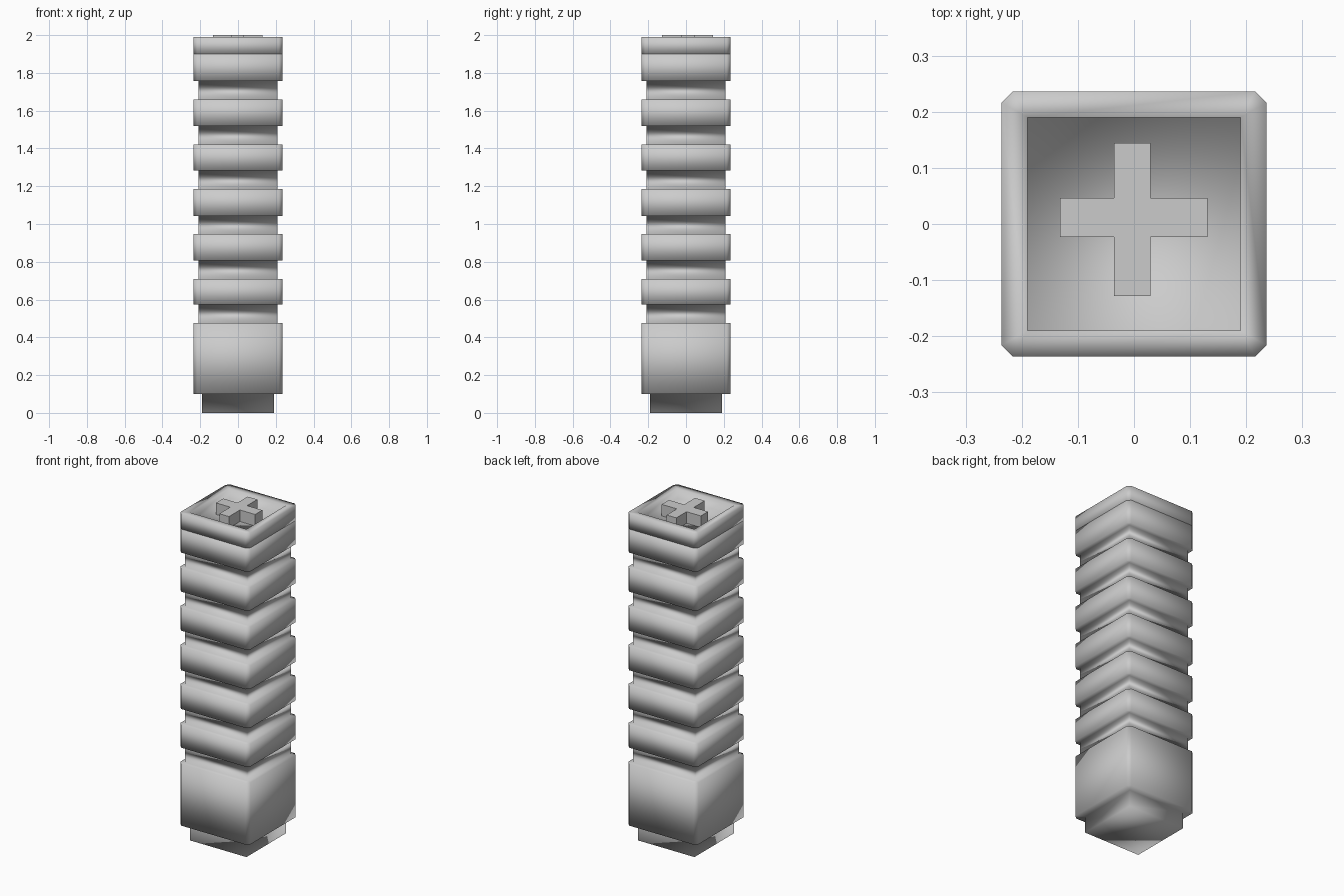
import bpy, bmesh

if "Cube" in bpy.data.objects:
    bpy.data.objects.remove(bpy.data.objects["Cube"], do_unlink=True)

grey = bpy.data.materials.new("plain grey")
grey.use_nodes = True
COLOUR = (0.6, 0.6, 0.6, 1)
grey.diffuse_color = COLOUR
grey.node_tree.nodes["Principled BSDF"].inputs["Base Color"].default_value = COLOUR

WIDE, NECK, FOOT, CHAMFER = 0.236, 0.21, 0.19, 0.02


def section(half, chamfer):
    """Square outline with cut corners, counter-clockwise."""
    h, c = half, half - chamfer
    return [(c, -h), (h, -c), (h, c), (c, h), (-c, h), (-h, c), (-h, -c), (-c, -h)]


def finish(name, bm, smooth):
    bmesh.ops.remove_doubles(bm, verts=bm.verts, dist=0.0005)
    bmesh.ops.recalc_face_normals(bm, faces=bm.faces)
    for f in bm.faces:
        f.smooth = smooth
    mesh = bpy.data.meshes.new(name)
    bm.to_mesh(mesh)
    bm.free()
    mesh.materials.append(grey)
    obj = bpy.data.objects.new(name, mesh)
    bpy.context.collection.objects.link(obj)
    return obj


def loft(name, stations):
    """Skin a stack of (half width, corner cut, height) outlines."""
    bm = bmesh.new()
    loops = [[bm.verts.new((x, y, z)) for x, y in section(half, cut)]
             for half, cut, z in stations]
    for low, high in zip(loops, loops[1:]):
        for i in range(8):
            j = (i + 1) % 8
            bm.faces.new((low[i], low[j], high[j], high[i]))
    bm.faces.new(loops[0][::-1])
    bm.faces.new(loops[-1])
    return finish(name, bm, True)


# Foot, solid base and the stack of ribs with square necks between them
stations = [(FOOT, 0, 0), (FOOT, 0, 0.1)]
ribs = [(0.1, 0.475), (0.573, 0.71), (0.808, 0.947), (1.043, 1.185),
        (1.283, 1.42), (1.52, 1.66), (1.757, 1.9)]
for n, (bottom, top) in enumerate(ribs):
    if n:
        stations += [(NECK, 0, ribs[n - 1][1]), (NECK, 0, bottom)]
    stations += [(WIDE, CHAMFER, bottom), (WIDE, CHAMFER, top)]
loft("ribbed_column", stations)

# Cap with a square recess
loft("recessed_cap", [(WIDE, CHAMFER, 1.9), (WIDE, CHAMFER, 1.99),
                      (FOOT, 0, 1.99), (FOOT, 0, 1.93)])

# Raised cross standing in the recess
bm = bmesh.new()
x0, x1, x2, x3 = -0.132, -0.036, 0.029, 0.131
y0, y1, y2, y3 = -0.128, -0.023, 0.046, 0.144
outline = [(x1, y0), (x2, y0), (x2, y1), (x3, y1), (x3, y2), (x2, y2),
           (x2, y3), (x1, y3), (x1, y2), (x0, y2), (x0, y1), (x1, y1)]
face = bm.faces.new([bm.verts.new((x, y, 1.925)) for x, y in outline])
new = bmesh.ops.extrude_face_region(bm, geom=[face])["geom"]
bmesh.ops.translate(bm, vec=(0, 0, 0.075),
                    verts=[v for v in new if isinstance(v, bmesh.types.BMVert)])
finish("raised_cross", bm, False)
